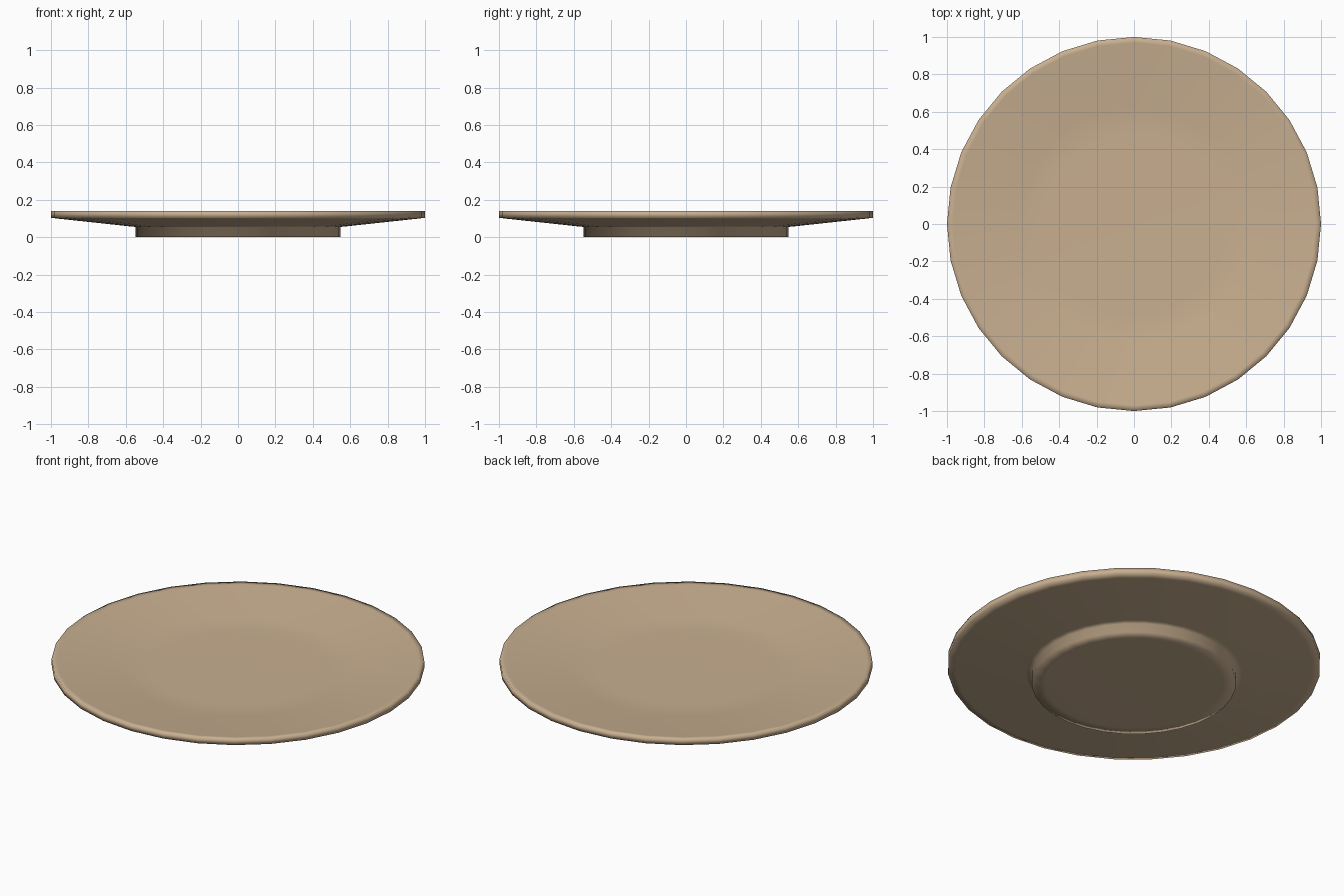
import bpy, bmesh, math

if "Cube" in bpy.data.objects:
    bpy.data.objects.remove(bpy.data.objects["Cube"])

SEGMENTS = 32

def lathe(name, profile, segments):
    """Spin a (radius, height) profile round z; zero radii become poles."""
    bm = bmesh.new()
    rings = []
    for r, z in profile:
        if r == 0:
            rings.append([bm.verts.new((0, 0, z))])
        else:
            rings.append([bm.verts.new((r * math.cos(a), r * math.sin(a), z))
                          for a in (2 * math.pi * i / segments for i in range(segments))])
    for lower, upper in zip(rings, rings[1:]):
        for i in range(segments):
            j = (i + 1) % segments
            if len(lower) == 1:
                bm.faces.new((lower[0], upper[j], upper[i]))
            elif len(upper) == 1:
                bm.faces.new((lower[i], lower[j], upper[0]))
            else:
                bm.faces.new((lower[i], lower[j], upper[j], upper[i]))
    bmesh.ops.recalc_face_normals(bm, faces=bm.faces)
    for f in bm.faces:
        f.smooth = True
    mesh = bpy.data.meshes.new(name)
    bm.to_mesh(mesh)
    bm.free()
    obj = bpy.data.objects.new(name, mesh)
    bpy.context.collection.objects.link(obj)
    return obj

# Plate: solid foot, sloping underside, rim, shallow dish
plate = lathe("plate", [
    (0, 0.0), (0.48, 0.0), (0.548, 0.002), (0.548, 0.055),
    (0.58, 0.058), (0.96, 0.099), (1.0, 0.104), (1.0, 0.14),
    (0.97, 0.137), (0.62, 0.098), (0.55, 0.092), (0.48, 0.091), (0, 0.091),
], SEGMENTS)

# Stoneware colour
clay = bpy.data.materials.new("clay")
clay.diffuse_color = (0.58, 0.43, 0.28, 1)
clay.use_nodes = True
clay.node_tree.nodes["Principled BSDF"].inputs["Base Color"].default_value = clay.diffuse_color
plate.data.materials.append(clay)
